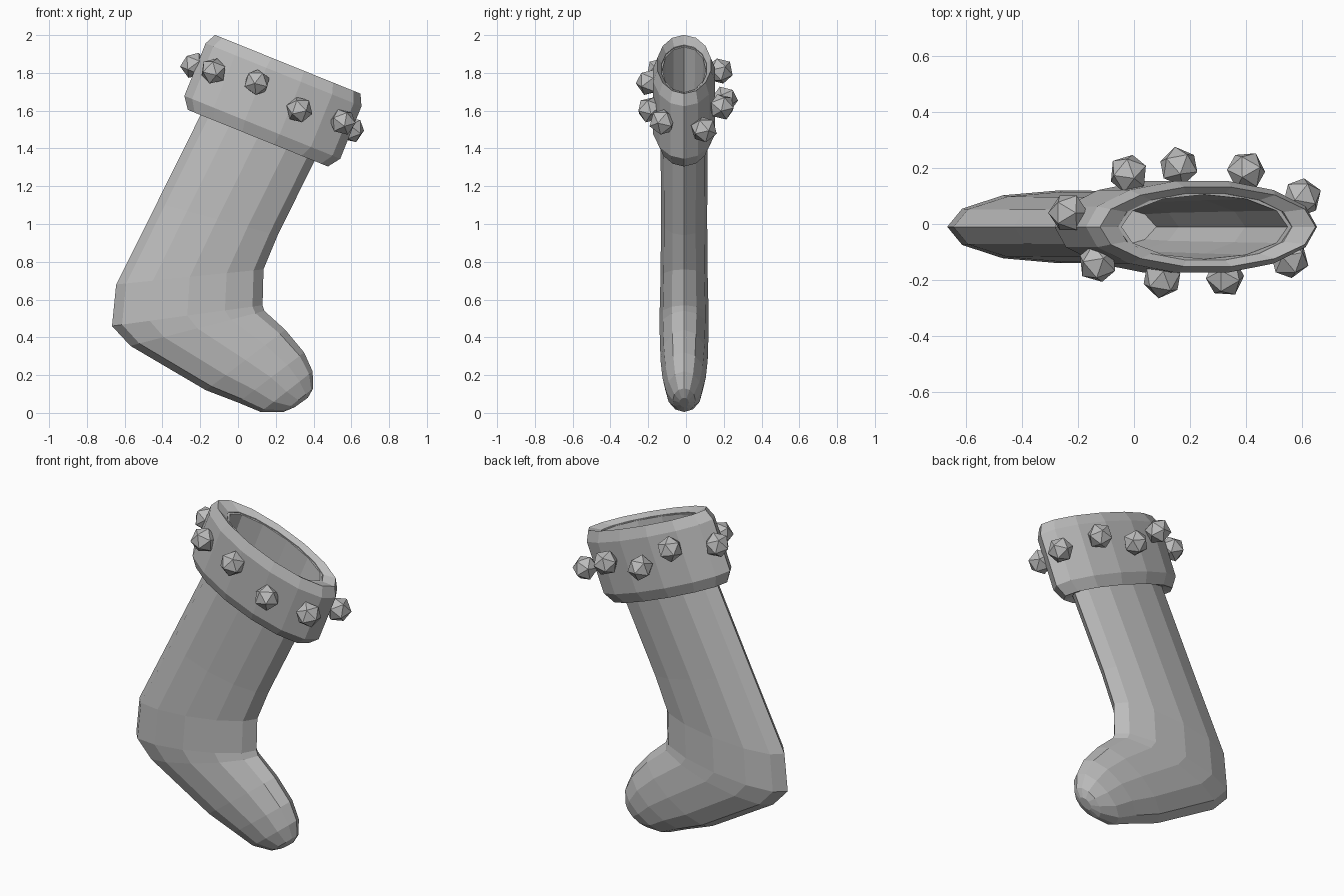
import bpy
import bmesh
import math
from mathutils import Vector, Matrix

cube = bpy.data.objects.get("Cube")
if cube:
    bpy.data.objects.remove(cube, do_unlink=True)

grey = bpy.data.materials.new("plain grey")
grey.use_nodes = True
grey.diffuse_color = (0.5, 0.5, 0.5, 1)
grey.node_tree.nodes["Principled BSDF"].inputs["Base Color"].default_value = (0.5, 0.5, 0.5, 1)

Y_MID = -0.01
TILT = math.radians(22)
ACROSS = Vector((math.cos(TILT), 0, -math.sin(TILT)))   # across the cuff
ALONG = Vector((math.sin(TILT), 0, math.cos(TILT)))     # up through the opening
CUFF_MID = -0.447


def finish(name, bm):
    bmesh.ops.recalc_face_normals(bm, faces=bm.faces[:])
    mesh = bpy.data.meshes.new(name)
    bm.to_mesh(mesh)
    bm.free()
    mesh.materials.append(grey)
    obj = bpy.data.objects.new(name, mesh)
    bpy.context.collection.objects.link(obj)
    return obj


def loft(name, rings, sides, closed=False):
    """Join elliptical rings, each given as (back point, front point, half width)."""
    bm = bmesh.new()
    loops = []
    for a, b, width in rings:
        mid, half = (a + b) / 2, (b - a) / 2
        loop = []
        for i in range(sides):
            t = math.tau * i / sides
            p = mid + half * math.cos(t)
            loop.append(bm.verts.new((p.x, Y_MID + width * math.sin(t), p.z)))
        loops.append(loop)
    pairs = list(zip(loops, loops[1:]))
    if closed:
        pairs.append((loops[-1], loops[0]))
    for low, high in pairs:
        for i in range(sides):
            j = (i + 1) % sides
            bm.faces.new((low[i], low[j], high[j], high[i]))
    if not closed:
        bm.faces.new(loops[0])
        bm.faces.new(loops[-1])
    return finish(name, bm)


def flat_ring(x1, z1, x2, z2, width):
    return Vector((x1, 0, z1)), Vector((x2, 0, z2)), width


def cuff_ring(half, width, height):
    mid = ACROSS * CUFF_MID + ALONG * height
    return mid - ACROSS * half, mid + ACROSS * half, width


# Leg and foot: hollow lining, rim, then down the outside to the toe
loft("stocking_leg", [
    flat_ring(-0.53, 0.72, 0.08, 0.78, 0.09),
    flat_ring(-0.40, 1.08, 0.16, 0.95, 0.10),
    cuff_ring(0.31, 0.11, 1.40),
    cuff_ring(0.32, 0.115, 1.78),
    cuff_ring(0.335, 0.128, 1.78),
    cuff_ring(0.325, 0.125, 1.42),
    flat_ring(-0.43, 1.11, 0.21, 0.94, 0.122),
    flat_ring(-0.645, 0.68, 0.135, 0.76, 0.125),
    flat_ring(-0.667, 0.46, 0.13, 0.57, 0.13),
    flat_ring(-0.57, 0.355, 0.14, 0.54, 0.13),
    flat_ring(-0.17, 0.12, 0.25, 0.44, 0.125),
    flat_ring(0.0, 0.055, 0.35, 0.32, 0.115),
    flat_ring(0.12, 0.005, 0.395, 0.22, 0.095),
    flat_ring(0.24, 0.005, 0.398, 0.13, 0.06),
    flat_ring(0.30, 0.03, 0.37, 0.08, 0.025),
], 12)

# Folded cuff with bevelled edges
loft("cuff", [
    cuff_ring(0.33, 0.12, 1.40),
    cuff_ring(0.40, 0.14, 1.388),
    cuff_ring(0.445, 0.168, 1.45),
    cuff_ring(0.445, 0.168, 1.75),
    cuff_ring(0.415, 0.145, 1.81),
    cuff_ring(0.335, 0.122, 1.785),
], 14, closed=True)

# Faceted studs around the cuff
studs = [
    (-0.235, 0.04, 1.84), (-0.13, -0.14, 1.81), (0.10, -0.195, 1.75),
    (0.325, -0.19, 1.605), (0.555, -0.125, 1.54), (0.60, 0.095, 1.50),
    (0.40, 0.19, 1.62), (0.16, 0.205, 1.66), (-0.02, 0.18, 1.81),
]
for n, place in enumerate(studs):
    bm = bmesh.new()
    turn = Matrix.Rotation(n * 0.7, 4, "Z") @ Matrix.Rotation(TILT, 4, "Y")
    bmesh.ops.create_icosphere(bm, subdivisions=1, radius=0.072, matrix=turn)
    finish("cuff_stud_%d" % (n + 1), bm).location = place
